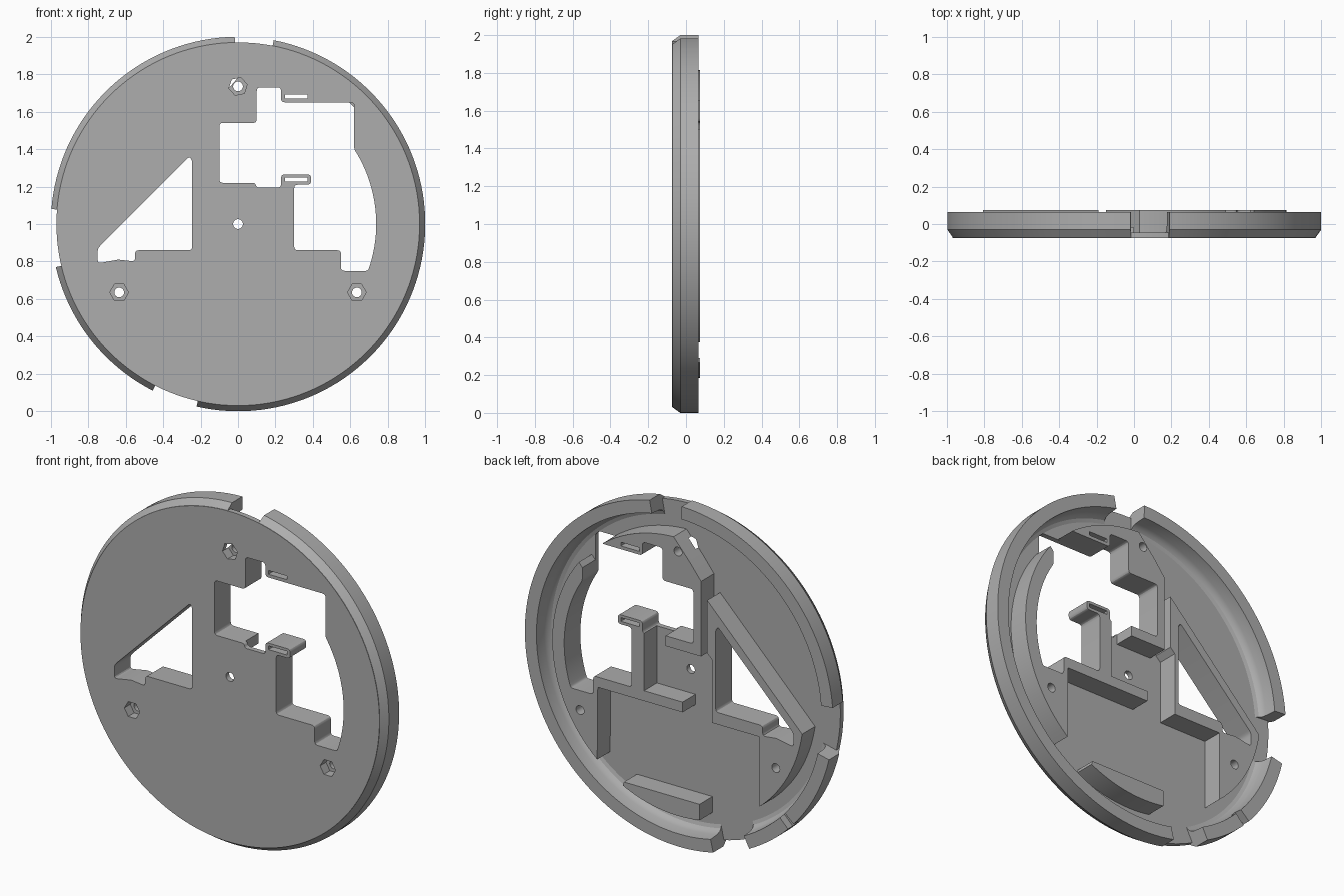
import bpy, bmesh, math
from mathutils import Vector

if "Cube" in bpy.data.objects:
    bpy.data.objects.remove(bpy.data.objects["Cube"], do_unlink=True)

FRONT, FLOOR, RIM_TOP, BACK = -0.075, -0.045, 0.065, 0.075
CENTRE_Z = 1.0

grey = bpy.data.materials.new("plain grey")
grey.use_nodes = True
grey.diffuse_color = (0.42, 0.42, 0.42, 1)
grey.node_tree.nodes["Principled BSDF"].inputs["Base Color"].default_value = (0.42, 0.42, 0.42, 1)


def finish(name, bm):
    bmesh.ops.recalc_face_normals(bm, faces=bm.faces)
    mesh = bpy.data.meshes.new(name)
    bm.to_mesh(mesh)
    bm.free()
    mesh.materials.append(grey)
    obj = bpy.data.objects.new(name, mesh)
    bpy.context.collection.objects.link(obj)
    return obj


def arc(radius, start, end, steps=24, cx=0, cz=CENTRE_Z):
    """Points along an arc in the x-z plane, angles in degrees."""
    angles = [math.radians(start + (end - start) * i / steps) for i in range(steps + 1)]
    return [(cx + radius * math.cos(a), cz + radius * math.sin(a)) for a in angles]


def circle(radius, cx, cz, sides, turn=0):
    return arc(radius, turn, turn + 360, sides, cx, cz)[:-1]


def rounded(points, radius=0.02, steps=4):
    """Round the sharp corners of an outline."""
    out = []
    for i, p in enumerate(points):
        p, a, b = Vector(p), Vector(points[i - 1]), Vector(points[(i + 1) % len(points)])
        u, v = (a - p), (b - p)
        if u.angle(v) > math.radians(160):
            out.append(tuple(p))
            continue
        r = min(radius, u.length * 0.45, v.length * 0.45)
        s, e = p + u.normalized() * r, p + v.normalized() * r
        for k in range(steps + 1):
            t = k / steps
            out.append(tuple(s * (1 - t) ** 2 + p * 2 * t * (1 - t) + e * t * t))
    return out


def prism(name, outline, y0, y1):
    """Extrude an x-z outline along y."""
    bm = bmesh.new()
    near = [bm.verts.new((x, y0, z)) for x, z in outline]
    far = [bm.verts.new((x, y1, z)) for x, z in outline]
    bm.faces.new(near)
    bm.faces.new(far)
    for i in range(len(outline)):
        bm.faces.new((near[i - 1], near[i], far[i], far[i - 1]))
    return finish(name, bm)


def sweep(name, profile, start, end):
    """Turn a closed (radius, y) profile about the disc axis."""
    steps = max(4, round((end - start) / 2.5))
    bm = bmesh.new()
    rings = []
    for i in range(steps + 1):
        a = math.radians(start + (end - start) * i / steps)
        rings.append([bm.verts.new((r * math.cos(a), y, CENTRE_Z + r * math.sin(a)))
                      for r, y in profile])
    for one, two in zip(rings, rings[1:]):
        for j in range(len(profile)):
            bm.faces.new((one[j - 1], one[j], two[j], two[j - 1]))
    bm.faces.new(rings[0])
    bm.faces.new(rings[-1])
    return finish(name, bm)


# Thin face plate
plate = prism("face_plate", circle(0.97, 0, CENTRE_Z, 144), FRONT, FLOOR)

# Rim wall in three pieces, bevelled outside and filleted inside
rim_profile = [(0.88, -0.06), (0.968, FRONT), (1, -0.03), (1, RIM_TOP), (0.925, RIM_TOP),
               (0.92, 0.0), (0.912, -0.025), (0.9, -0.038), (0.88, FLOOR)]
rims = [sweep("rim_right_upper", rim_profile, 91, 175.4),
        sweep("rim_right_lower", rim_profile, 193.3, 242.9),
        sweep("rim_left", rim_profile, 257.2, 439)]

# Raised ribs and bosses on the back
R = 0.815
top_rib = arc(R, 53, 88) + [(-0.08, 1.69), (-0.15, 1.6), (-0.15, 1.16), (0.08, 1.16),
                            (0.08, 1.25), (-0.05, 1.25), (-0.05, 1.5), (0.15, 1.5), (0.15, 1.64)]
triangle_rib = [(-0.19, 1.5)] + arc(R, 188.5, 229.5) + [
    (-0.53, 0.79), (-0.22, 0.79), (-0.22, 1.16), (-0.19, 1.19)]
left_rib = [(-0.03, 0.8), (0.52, 0.8)] + arc(R, -50, 38) + [
    (0.6, 1.45), (0.6, 0.9), (0.31, 0.9), (0.31, 1.205), (0.4, 1.205), (0.4, 1.27),
    (0.22, 1.27), (0.22, 0.86), (-0.03, 0.86)]
bottom_rib = arc(R, 260, 296) + [(0.35, 0.29), (-0.14, 0.29)]
ribs = [prism(name, outline, -0.06, BACK) for name, outline in (
    ("top_rib", top_rib), ("triangle_rib", triangle_rib),
    ("left_rib", left_rib), ("bottom_rib", bottom_rib))]

# Cutters: two windows, slots, screw holes with nut pockets
big_window = [(-0.1, 1.54), (0.1, 1.54), (0.1, 1.73), (0.23, 1.73), (0.23, 1.65),
              (0.62, 1.65)] + arc(0.738, 32.8, -19.8) + [
    (0.55, 0.75), (0.55, 0.86), (0.3, 0.86), (0.3, 1.21), (0.39, 1.21), (0.39, 1.265),
    (0.23, 1.265), (0.23, 1.195), (0.1, 1.195), (0.09, 1.22), (-0.1, 1.22)]
triangle_window = [(-0.75, 0.87), (-0.26, 1.36), (-0.245, 1.34), (-0.245, 0.86),
                   (-0.55, 0.86), (-0.55, 0.8), (-0.64, 0.81), (-0.75, 0.79)]
cutters = [prism("window_cutter", rounded(o), -0.2, 0.2) for o in (big_window, triangle_window)]
for z in (1.68, 1.238):
    slot = [(0.25, z - 0.011), (0.37, z - 0.011), (0.37, z + 0.011), (0.25, z + 0.011)]
    cutters.append(prism("slot_cutter", slot, -0.2, 0.2))
for x, z, turn in ((0, 1.735, 12), (-0.635, 0.635, 0), (0.635, 0.635, 0)):
    cutters.append(prism("nut_cutter", circle(0.05, x, z, 6, turn), -0.2, -0.02))
    cutters.append(prism("screw_cutter", circle(0.026, x, z, 24), -0.2, 0.2))
cutters.append(prism("centre_cutter", circle(0.026, 0, CENTRE_Z, 24), -0.2, 0.2))
groove = sweep("groove_cutter", [(0.85, 0.02), (1.1, 0.02), (1.1, 0.2), (0.85, 0.2)], 222, 225)


def cut(obj, tools):
    """Subtract the tools and keep the result as plain mesh."""
    bpy.context.view_layer.objects.active = obj
    for tool in tools:
        mod = obj.modifiers.new("cut", "BOOLEAN")
        mod.operation, mod.solver, mod.object = "DIFFERENCE", "EXACT", tool
        bpy.ops.object.modifier_apply(modifier=mod.name)


for part in [plate] + ribs[:3]:
    cut(part, cutters)
cut(rims[1], [groove])
for tool in cutters + [groove]:
    bpy.data.objects.remove(tool, do_unlink=True)

# Smooth the curved walls, keep the edges sharp
bpy.ops.object.select_all(action="DESELECT")
for part in [plate] + rims + ribs:
    part.select_set(True)
bpy.context.view_layer.objects.active = plate
bpy.ops.object.shade_smooth_by_angle(angle=math.radians(25))
